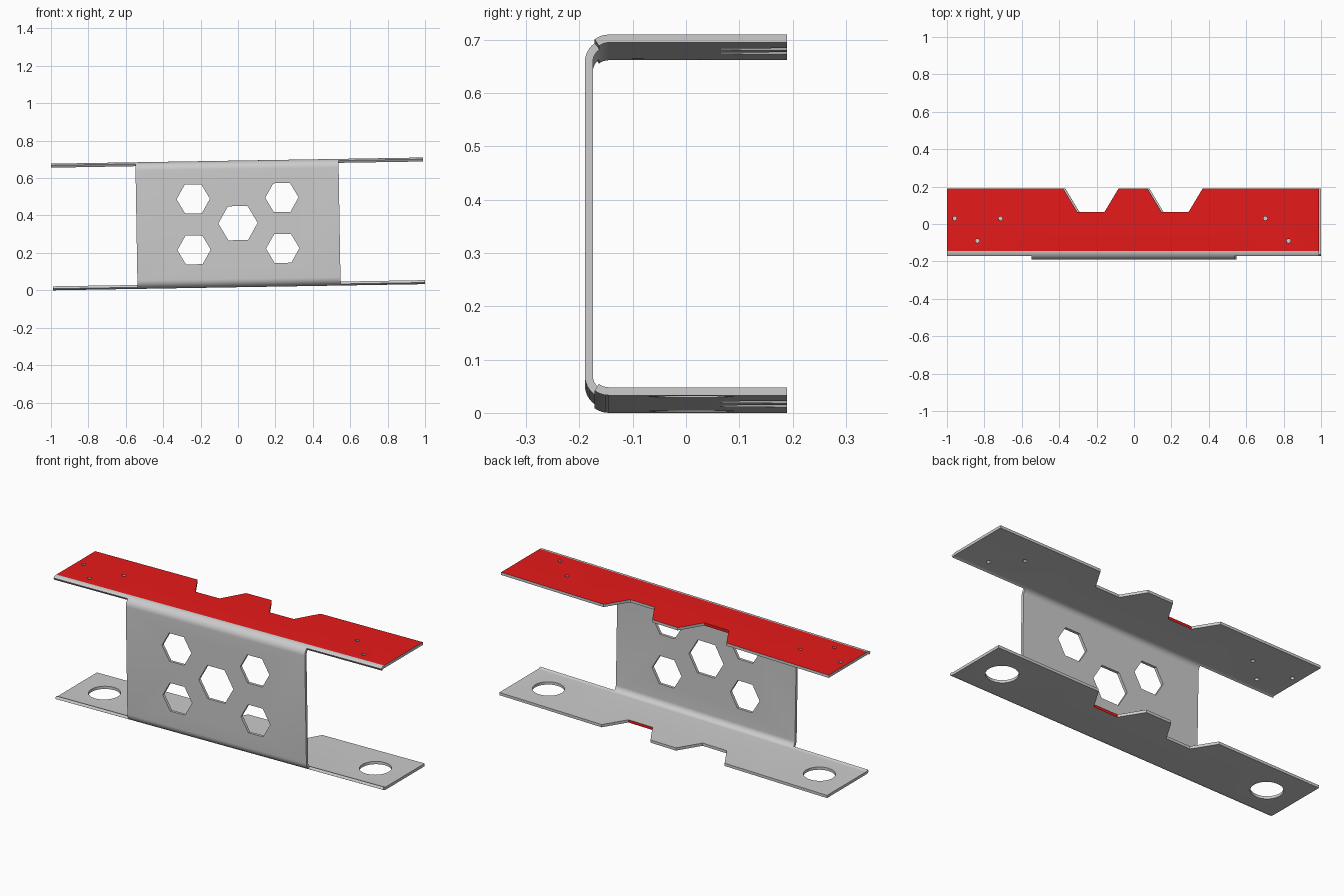
import bpy, bmesh, math
from mathutils import Matrix, Vector

if "Cube" in bpy.data.objects:
    bpy.data.objects.remove(bpy.data.objects["Cube"])

H, T, R = 0.677, 0.015, 0.045          # height, sheet thickness, outer bend radius
FRONT, BACK = -0.19, 0.19
HALF_WEB, HALF_LEN = 0.543, 0.994
TILT = 0.0166
STEPS, LIP = 10, 4                     # bend segments, and how many continue along the wings


def make_object(name, bm):
    mesh = bpy.data.meshes.new(name)
    bm.to_mesh(mesh)
    bm.free()
    obj = bpy.data.objects.new(name, mesh)
    bpy.context.collection.objects.link(obj)
    return obj


# C-shaped outer path (y, z), running from bottom back edge to top back edge
def bend(z_sign, i):
    a = math.radians(90) * i / STEPS
    y = FRONT + R - R * math.sin(a)
    d = R - R * math.cos(a)
    return (y, d if z_sign < 0 else H - d)


path = [(BACK, 0)] + [bend(-1, i) for i in range(STEPS + 1)]
path += [bend(1, i) for i in range(STEPS, -1, -1)] + [(BACK, H)]
last = len(path) - 2

# Sheet: full width in the middle, wings only on the flanges and their short lip
bm = bmesh.new()
xs = [-HALF_LEN, -HALF_WEB, HALF_WEB, HALF_LEN]
verts = {}


def vert(i, j):
    if (i, j) not in verts:
        verts[i, j] = bm.verts.new((xs[j], *path[i]))
    return verts[i, j]


for i in range(len(path) - 1):
    for j in range(3):
        if j == 1 or min(i, last - i) <= LIP:
            bm.faces.new([vert(i, j), vert(i, j + 1), vert(i + 1, j + 1), vert(i + 1, j)])
bracket = make_object("bent_sheet_bracket", bm)
solid = bracket.modifiers.new("thickness", 'SOLIDIFY')
solid.thickness, solid.offset, solid.use_even_offset = T, -1, True

# Cutters: every opening is a prism made from an outline swept along an axis
cut = bmesh.new()


def prism(outline, sweep):
    face = cut.faces.new([cut.verts.new(p) for p in outline])
    ext = bmesh.ops.extrude_face_region(cut, geom=[face], use_keep_orig=True)
    moved = [e for e in ext["geom"] if isinstance(e, bmesh.types.BMVert)]
    bmesh.ops.translate(cut, verts=moved, vec=Vector(sweep))


def ring(n, r):
    return [(r * math.cos(2 * math.pi * k / n), r * math.sin(2 * math.pi * k / n)) for k in range(n)]


def flange_hole(x, y, z, r, n):
    prism([(x + u, y + v, z - 0.05) for u, v in ring(n, r)], (0, 0, 0.1))


def web_hexagon(x, z, r):
    prism([(x + u, FRONT - 0.05, z + v) for u, v in ring(6, r)], (0, 0.1, 0))


# Trapezoid notches in the back edges of both flanges
slope = 0.6
for s in (-1, 1):
    for z in (0, H):
        pts = [(0.152, 0.065), (0.298, 0.065), (0.298 + 0.155 * slope, 0.22), (0.152 - 0.155 * slope, 0.22)]
        prism([(s * x, y, z - 0.05) for x, y in pts], (0, 0, 0.1))
    # Large bottom holes, small top holes, corner hexagons
    flange_hole(s * 0.822, 0.01, 0, 0.08, 32)
    flange_hole(s * 0.708, 0.03, H, 0.011, 12)
    flange_hole(s * 0.832, -0.09, H, 0.011, 12)
    for dz in (-0.135, 0.137):
        web_hexagon(s * 0.237, H / 2 + dz, 0.089)
flange_hole(-0.953, 0.03, H, 0.011, 12)
web_hexagon(0, H / 2 + 0.004, 0.105)
bmesh.ops.recalc_face_normals(cut, faces=cut.faces)
cutter = make_object("opening_cutter", cut)
cutter.hide_render = True
boolean = bracket.modifiers.new("openings", 'BOOLEAN')
boolean.operation, boolean.solver, boolean.object = 'DIFFERENCE', 'EXACT', cutter

# Apply the modifiers and drop the cutter
bpy.context.view_layer.update()
graph = bpy.context.evaluated_depsgraph_get()
mesh = bpy.data.meshes.new_from_object(bracket.evaluated_get(graph))
bracket.modifiers.clear()
bracket.data = mesh
bpy.data.objects.remove(cutter)

# Red top face and two red notch edges, the rest grey
grey = bpy.data.materials.new("grey_metal")
red = bpy.data.materials.new("red_paint")
red.diffuse_color = (0.8, 0.01, 0.01, 1)
red.use_nodes = True
red.node_tree.nodes["Principled BSDF"].inputs["Base Color"].default_value = red.diffuse_color
mesh.materials.clear()
mesh.materials.append(grey)
mesh.materials.append(red)
for p in mesh.polygons:
    c, n = p.center, p.normal
    on_top = n.z > 0.999 and c.z > H - 0.001
    notch_edge = n.y > 0.99 and 0.06 < c.y < 0.07 and (c.x < 0) == (c.z > H / 2)
    p.material_index = 1 if on_top or notch_edge else 0

# Slight tilt of the whole part, resting on the ground
mesh.transform(Matrix.Translation((0, 0, 0.355)) @ Matrix.Rotation(-TILT, 4, 'Y')
               @ Matrix.Translation((0, 0, -H / 2)))

bpy.context.view_layer.objects.active = bracket
bracket.select_set(True)
bpy.ops.object.shade_smooth_by_angle(angle=math.radians(30))
